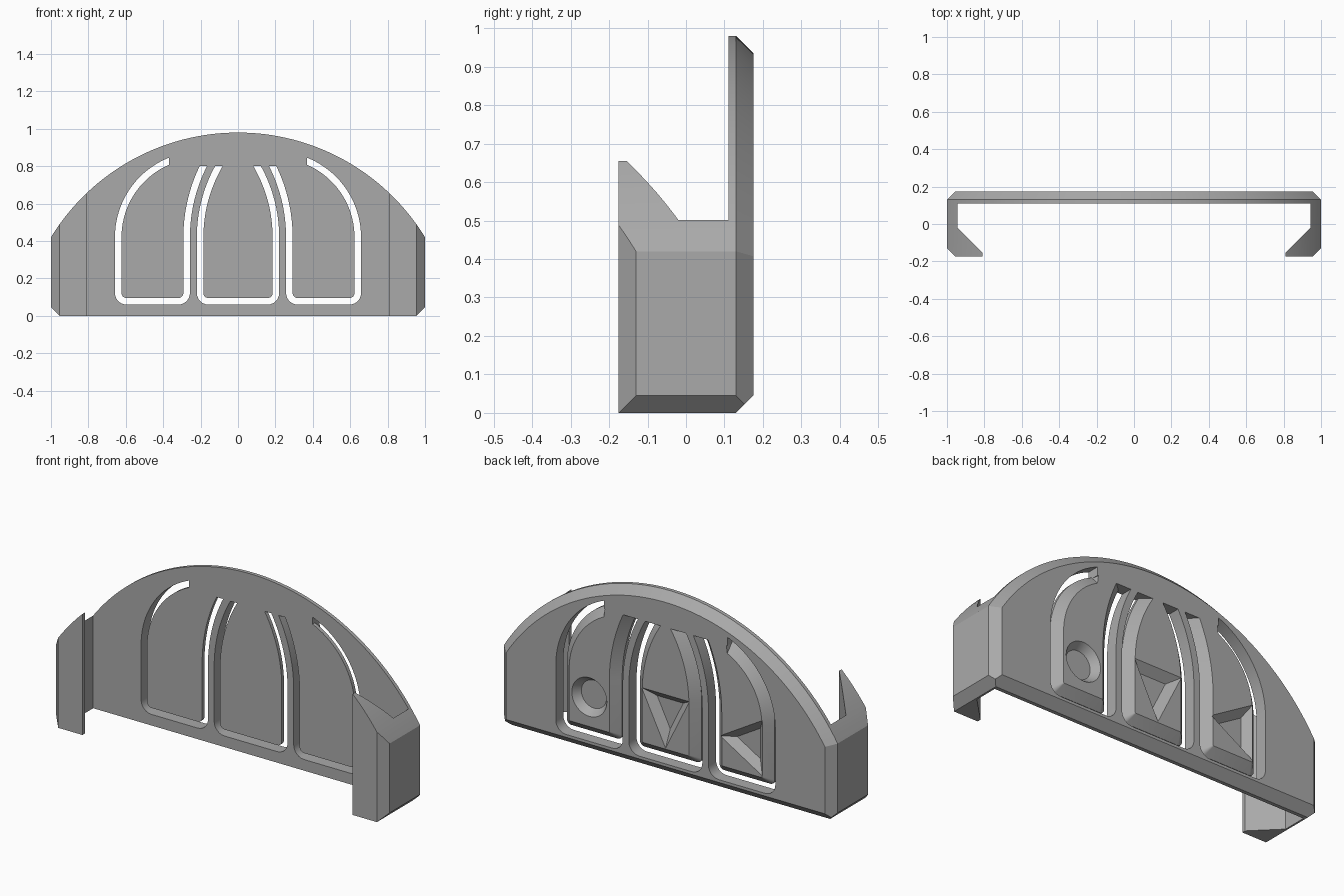
import bpy, bmesh
from math import sin, cos, pi, acos, asin, sqrt
from mathutils import Vector

old = bpy.data.objects.get("Cube")
if old:
    bpy.data.objects.remove(old, do_unlink=True)

grey = bpy.data.materials.new("plain grey")
grey.use_nodes = True
colour = (0.4, 0.4, 0.4, 1)
grey.diffuse_color = colour
grey.node_tree.nodes["Principled BSDF"].inputs["Base Color"].default_value = colour

BACK, FRONT, INNER, BEVEL = 0.175, -0.175, 0.11, 0.045
SPRING = 0.42      # height where the slots begin to curve
SLOT = 0.035       # slot width


def loft(name, rings, vertical=False):
    """Solid through equal-length outlines: (depth, points), along y or z."""
    bm = bmesh.new()
    loops = [[bm.verts.new((u, v, d) if vertical else (u, d, v)) for u, v in pts]
             for d, pts in rings]
    for a, b in zip(loops, loops[1:]):
        for i in range(len(a)):
            j = (i + 1) % len(a)
            bm.faces.new((a[i], a[j], b[j], b[i]))
    bm.faces.new(loops[0])
    bm.faces.new(loops[-1])
    bmesh.ops.recalc_face_normals(bm, faces=bm.faces)
    mesh = bpy.data.meshes.new(name)
    bm.to_mesh(mesh)
    bm.free()
    mesh.materials.append(grey)
    obj = bpy.data.objects.new(name, mesh)
    bpy.context.collection.objects.link(obj)
    return obj


def subtract(target, cutter):
    mod = target.modifiers.new("cut", 'BOOLEAN')
    mod.operation, mod.solver, mod.object = 'DIFFERENCE', 'EXACT', cutter
    cutter.hide_render = True
    bpy.context.view_layer.objects.active = target
    bpy.ops.object.modifier_apply(modifier=mod.name)
    bpy.data.objects.remove(cutter, do_unlink=True)


def arc(cx, cz, r, a, b, n):
    return [(cx + r * cos(a + (b - a) * i / n), cz + r * sin(a + (b - a) * i / n))
            for i in range(n + 1)]


# Body: domed block with a chamfered back rim
def dome(off):
    r, side = 1.173 - off, 1 - off
    a = acos(side / r)
    return [(-side, off), (side, off)] + arc(0, -0.193, r, a, pi - a, 64)


body = loft("domed_bracket", [(FRONT, dome(0)), (BACK - BEVEL, dome(0)), (BACK, dome(BEVEL))])

# Chamfered front corners and bottom corners
bm = bmesh.new()
bm.from_mesh(body.data)
for s in (-1, 1):
    for co, no in (((s, FRONT + BEVEL, 0), (s, -1, 0)), ((s, 0, BEVEL), (s, 0, -1))):
        cut = bmesh.ops.bisect_plane(bm, geom=bm.verts[:] + bm.edges[:] + bm.faces[:],
                                     plane_co=Vector(co), plane_no=Vector(no).normalized(),
                                     clear_outer=True)["geom_cut"]
        bmesh.ops.edgenet_fill(bm, edges=[e for e in cut if isinstance(e, bmesh.types.BMEdge)])
bmesh.ops.recalc_face_normals(bm, faces=bm.faces)
bm.to_mesh(body.data)
bm.free()

# Front pocket, leaving side walls with sloped hooks
half = [(0.945, INNER), (0.945, -0.02), (0.81, -0.155), (0.81, -0.3)]
pocket = half + [(-x, y) for x, y in reversed(half)]
subtract(body, loft("pocket_cutter", [(-0.2, pocket), (1.2, pocket)], vertical=True))


# Panel outlines, shrunk by off
def leg(cx, r, top, n=16):
    return arc(cx, SPRING, r, 0, asin((top - SPRING) / r), n)


def centre_panel(off, top):
    x, z, r = 0.22 - off, 0.06 + off, max(0.062 - off, 0.004)
    right = arc(x - r, z + r, r, -pi / 2, 0, 6) + leg(-0.57, 0.79 - off, top)
    return right + [(-u, v) for u, v in reversed(right)]


def side_panel(off, top):
    x0, x1, z, r = 0.257 + off, 0.658 - off, 0.06 + off, max(0.062 - off, 0.004)
    R, end = 0.458 - off, 0.37
    pts = arc(x0 + r, z + r, r, pi, 1.5 * pi, 6) + arc(x1 - r, z + r, r, -pi / 2, 0, 6)
    pts += arc(0.2, SPRING, R, 0, acos((end - 0.2) / R), 20)
    pts.append((end if top < 0.81 else end - 0.01, top))
    return pts + leg(-0.583, 0.84 + off, top)[::-1]


# Slots: panel opening minus the bevel-edged panel that stays
def cut_slot(outline, sign):
    def ring(depth, off, top):
        return depth, [(sign * u, v) for u, v in outline(off, top)]
    deep = SLOT + BEVEL
    slot = loft("slot_cutter", [ring(0.09, 0, 0.8), ring(0.2, 0, 0.8)])
    panel = loft("panel_core", [ring(0.08, SLOT, 0.83), ring(BACK - BEVEL, SLOT, 0.83),
                                ring(BACK, deep, 0.83), ring(0.21, deep, 0.83)])
    subtract(slot, panel)
    subtract(body, slot)


cut_slot(centre_panel, 1)
for s in (-1, 1):
    cut_slot(side_panel, s)


# Tapered recesses on the back of the panels
def recess(cx, cz, pts, inner):
    def ring(depth):
        k = 1 - (1 - inner) * (BACK - depth) / 0.04
        return depth, [(cx + k * u, cz + k * v) for u, v in pts]
    subtract(body, loft("recess_cutter", [ring(BACK - 0.04), ring(BACK + 0.01)]))


recess(0.457, 0.30, arc(0, 0, 0.105, 0, 2 * pi, 40)[:-1], 0.72)
recess(0, 0.345, [(-0.143, 0.09), (0.143, 0.09), (0, -0.2)], 0.55)
recess(-0.492, 0.30, [(0.165, 0), (-0.088, 0.15), (-0.088, -0.15)], 0.55)

# Smooth curves, sharp edges
body.select_set(True)
bpy.context.view_layer.objects.active = body
bpy.ops.object.shade_smooth_by_angle(angle=0.35)
